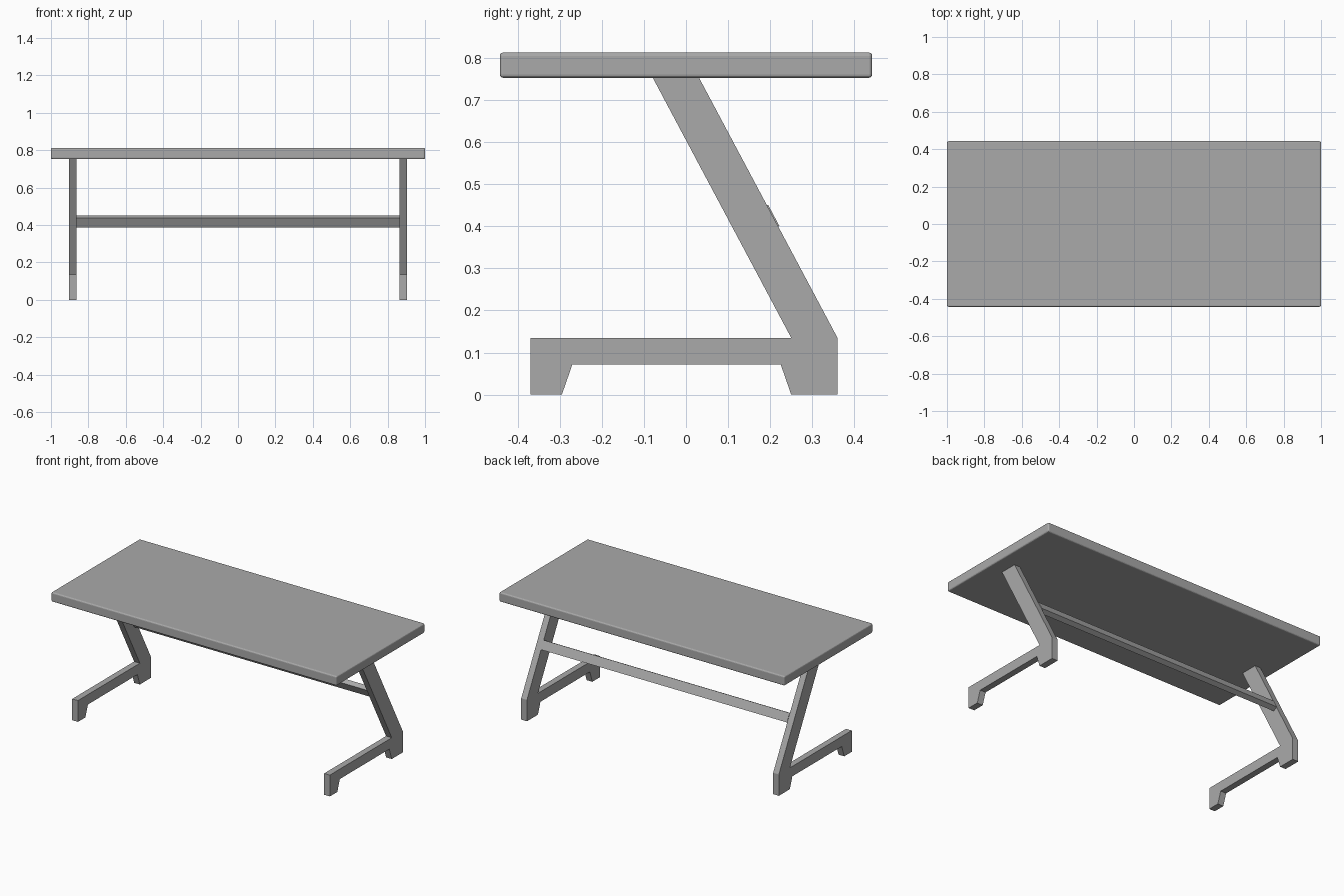
import bpy
import bmesh
from math import atan2
from mathutils import Vector

cube = bpy.data.objects.get("Cube")
if cube:
    bpy.data.objects.remove(cube, do_unlink=True)

# Single grey finish
grey = bpy.data.materials.new("grey")
grey.use_nodes = True
colour = (0.4, 0.4, 0.4, 1)
grey.diffuse_color = colour
grey.node_tree.nodes["Principled BSDF"].inputs["Base Color"].default_value = colour


def add_object(name, bm):
    bmesh.ops.recalc_face_normals(bm, faces=bm.faces[:])
    mesh = bpy.data.meshes.new(name)
    bm.to_mesh(mesh)
    bm.free()
    mesh.materials.append(grey)
    obj = bpy.data.objects.new(name, mesh)
    bpy.context.collection.objects.link(obj)
    return obj


def box(name, size, centre, tilt=0):
    bm = bmesh.new()
    bmesh.ops.create_cube(bm, size=1)
    bmesh.ops.scale(bm, vec=size, verts=bm.verts[:])
    obj = add_object(name, bm)
    obj.location = centre
    obj.rotation_euler.x = tilt
    return obj


def side_panel(name, profile, x_start, width):
    """Extrude a side outline (y, z) along x."""
    bm = bmesh.new()
    face = bm.faces.new([bm.verts.new((x_start, y, z)) for y, z in profile])
    result = bmesh.ops.extrude_face_region(bm, geom=[face])
    moved = [v for v in result["geom"] if isinstance(v, bmesh.types.BMVert)]
    bmesh.ops.translate(bm, vec=(width, 0, 0), verts=moved)
    return add_object(name, bm)


# Table top with softened edges
top = box("table_top", (2, 0.885, 0.06), (0, 0, 0.783))
bevel = top.modifiers.new("soft_edges", "BEVEL")
bevel.width = 0.008
bevel.segments = 3

# Z-shaped legs: foot bar with two pads, and a post leaning forward
leg_profile = [
    (-0.37, 0), (-0.295, 0), (-0.27, 0.072), (0.225, 0.072), (0.25, 0),
    (0.36, 0), (0.36, 0.135), (0.03, 0.755), (-0.08, 0.755),
    (0.25, 0.135), (-0.37, 0.135),
]
LEG_WIDTH = 0.04
INNER = 0.863
side_panel("left_leg", leg_profile, INNER, LEG_WIDTH)
side_panel("right_leg", leg_profile, -INNER - LEG_WIDTH, LEG_WIDTH)

# Cross beam lying along the back of the leaning posts
lean = atan2(0.33, 0.62)
slope = Vector((0, -0.33, 0.62)).normalized()
outward = Vector((0, slope.z, -slope.y))
thickness = 0.032
height = 0.057
back_line = Vector((0, 0.03, 0.755)) - slope * ((0.755 - 0.425) / slope.z)
centre = back_line + outward * (0.003 - thickness / 2)
box("cross_beam", (INNER * 2, thickness, height), centre, lean)
